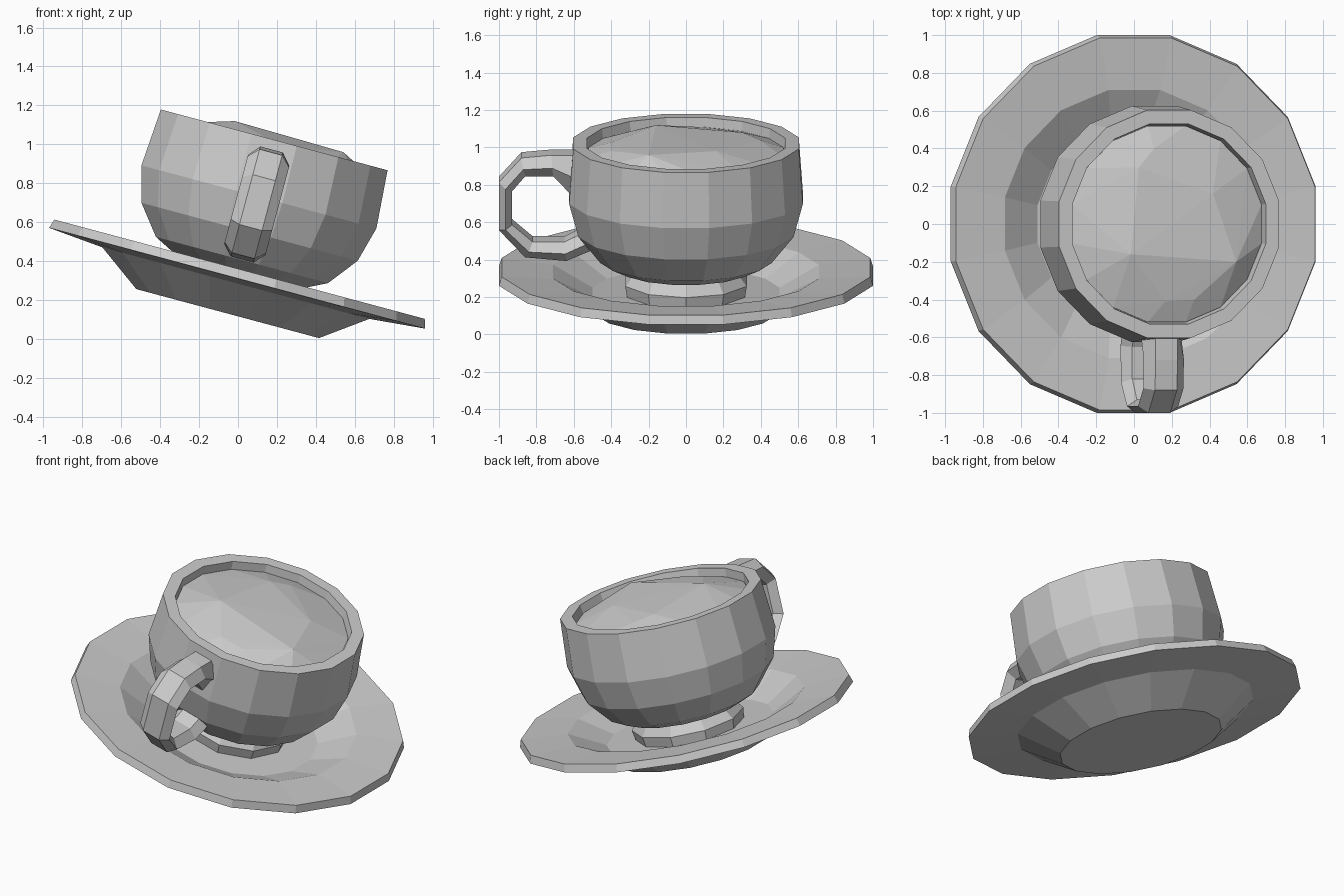
import bpy, bmesh, math
from mathutils import Matrix, Vector

cube = bpy.data.objects.get("Cube")
if cube:
    bpy.data.objects.remove(cube)

# One glaze colour for everything
glaze = bpy.data.materials.new("light_grey")
glaze.use_nodes = True
GREY = (0.6, 0.6, 0.6, 1)
glaze.diffuse_color = GREY
glaze.node_tree.nodes["Principled BSDF"].inputs["Base Color"].default_value = GREY

# The whole set leans sideways
TILT = Matrix.Rotation(math.radians(15), 4, 'Y') @ Matrix.Translation((-0.085, 0, 0))


def finish(name, bm):
    bmesh.ops.recalc_face_normals(bm, faces=bm.faces)
    bm.transform(TILT)
    mesh = bpy.data.meshes.new(name)
    bm.to_mesh(mesh)
    bm.free()
    mesh.materials.append(glaze)
    obj = bpy.data.objects.new(name, mesh)
    bpy.context.collection.objects.link(obj)


def ring(r, z, sides, turn):
    """Points of a polygon whose flats lie at distance r."""
    r /= math.cos(math.pi / sides)
    angles = [(i + turn) * math.tau / sides for i in range(sides)]
    return [Vector((r * math.cos(a), r * math.sin(a), z)) for a in angles]


def loft(name, loops):
    """Skin closed loops in order and cap both ends."""
    bm = bmesh.new()
    rows = [[bm.verts.new(p) for p in loop] for loop in loops]
    n = len(rows[0])
    for a, b in zip(rows, rows[1:]):
        for i in range(n):
            j = (i + 1) % n
            bm.faces.new((a[i], a[j], b[j], b[i]))
    bm.faces.new(rows[0])
    bm.faces.new(rows[-1])
    finish(name, bm)


def lathe(name, profile, sides=16, turn=0.5):
    loft(name, [ring(r, z, sides, turn) for r, z in profile])


# Saucer with a sunken well
lathe("saucer", [(0.486, 0.112), (0.71, 0.274), (1.0, 0.3), (0.985, 0.348),
                 (0.71, 0.325), (0.5, 0.21)])

# Foot of the cup
lathe("cup_foot", [(0.31, 0.18), (0.325, 0.272), (0.26, 0.36)], 10, 0)

# Cup body with a rim and a shallow recess
lathe("cup_body", [(0.36, 0.348), (0.458, 0.397), (0.575, 0.547), (0.625, 0.733),
                   (0.603, 1.036), (0.53, 1.036), (0.52, 0.96)])

# Uneven faceted mound of drink inside the rim
bm = bmesh.new()
peaks = [(-0.22, -0.16, 1.077), (0.36, -0.2, 1.067), (-0.02, -0.41, 1.03),
         (0.14, -0.4, 1.03), (0.235, 0.16, 1.055), (-0.17, 0.3, 1.05), (-0.08, 0.4, 1.03)]
for p in ring(0.52, 0.985, 16, 0.5) + ring(0.5, 0.94, 16, 0.5) + peaks:
    bm.verts.new(p)
hull = bmesh.ops.convex_hull(bm, input=bm.verts[:])
loose = [v for v in bm.verts if not v.link_faces]
bmesh.ops.delete(bm, geom=loose, context='VERTS')
finish("drink", bm)

# Handle: six-sided section, widest midway between outer and inner outlines
outer = [(-0.55, 0.985), (-0.72, 0.985), (-0.88, 0.97), (-1.0, 0.835),
         (-1.0, 0.57), (-0.86, 0.42), (-0.64, 0.4), (-0.5, 0.46)]
inner = [(-0.58, 0.73), (-0.71, 0.868), (-0.86, 0.868), (-0.93, 0.785),
         (-0.93, 0.6), (-0.82, 0.505), (-0.65, 0.505), (-0.5, 0.58)]
NARROW, WIDE = 0.06, 0.11
loops = []
for o, i in zip(outer, inner):
    m = ((o[0] + i[0]) / 2, (o[1] + i[1]) / 2)
    section = [(-NARROW, o), (NARROW, o), (WIDE, m), (NARROW, i), (-NARROW, i), (-WIDE, m)]
    loops.append([Vector((x, p[0], p[1])) for x, p in section])
loft("handle", loops)
